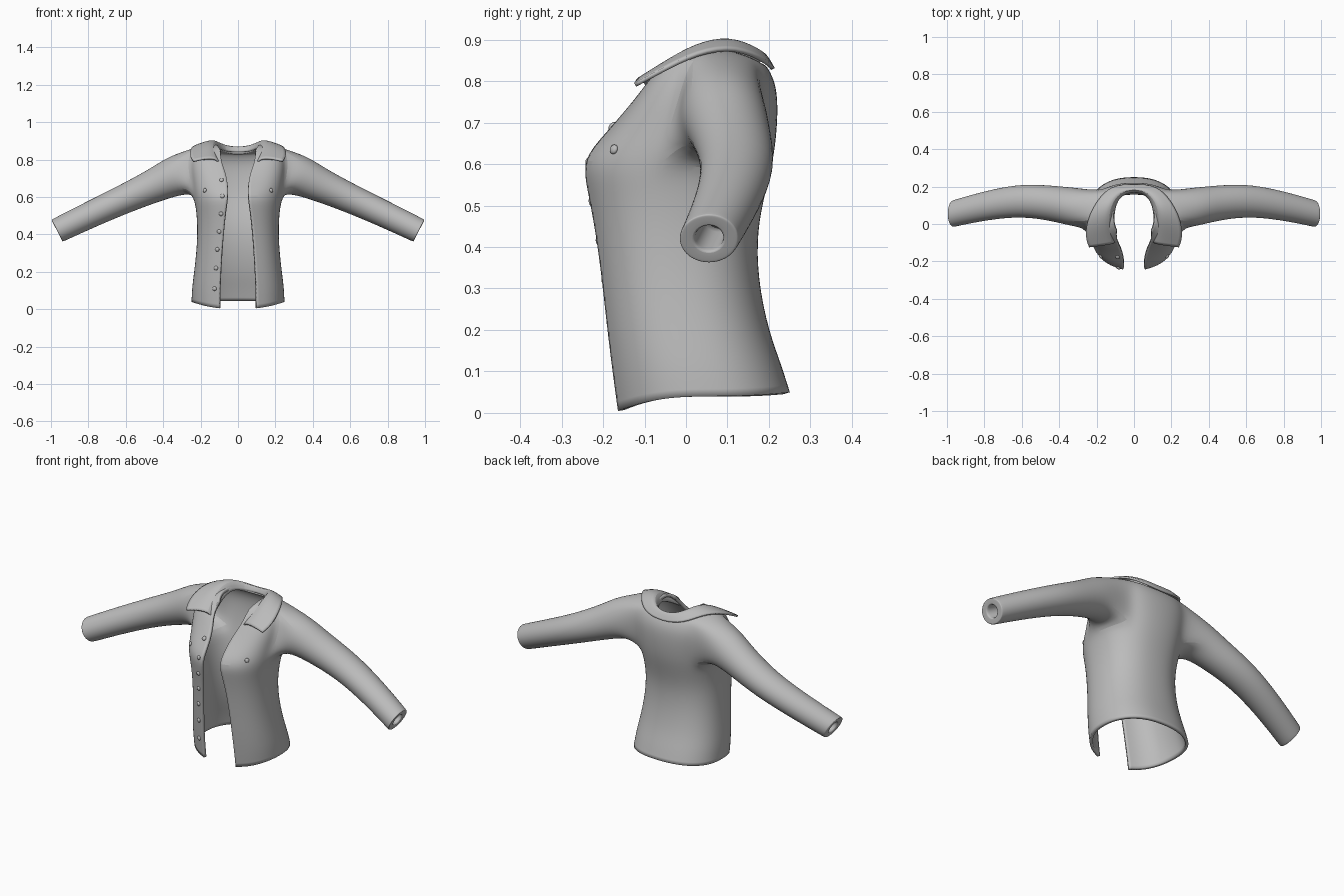
import bpy, bmesh, math
from mathutils import Vector
from mathutils.bvhtree import BVHTree

cube = bpy.data.objects.get("Cube")
if cube:
    bpy.data.objects.remove(cube, do_unlink=True)

cloth = bpy.data.materials.new("grey_cloth")
cloth.use_nodes = True
GREY = (0.5, 0.5, 0.5, 1)
cloth.diffuse_color = GREY
cloth.node_tree.nodes["Principled BSDF"].inputs["Base Color"].default_value = GREY


def make_object(name, bm):
    mesh = bpy.data.meshes.new(name)
    bm.to_mesh(mesh)
    bm.free()
    mesh.materials.append(cloth)
    obj = bpy.data.objects.new(name, mesh)
    bpy.context.collection.objects.link(obj)
    return obj


def finish_cloth(obj, thickness, levels):
    """Mirror the half, smooth it and give the cloth a thickness."""
    mirror = obj.modifiers.new("mirror", 'MIRROR')
    mirror.use_clip = True
    mirror.merge_threshold = 0.002
    sub = obj.modifiers.new("smooth", 'SUBSURF')
    sub.levels = sub.render_levels = levels
    sub.boundary_smooth = 'PRESERVE_CORNERS'
    solid = obj.modifiers.new("thickness", 'SOLIDIFY')
    solid.thickness = thickness
    solid.offset = -1
    shade(obj)


def shade(obj):
    bpy.ops.object.select_all(action='DESELECT')
    obj.select_set(True)
    bpy.context.view_layer.objects.active = obj
    bpy.ops.object.shade_smooth_by_angle(angle=math.radians(45))


def orient(bm, test):
    """Make normals consistent, with the test face pointing the given way."""
    bmesh.ops.recalc_face_normals(bm, faces=bm.faces)
    bm.normal_update()
    face, direction = test
    if face.normal.dot(Vector(direction)) < 0:
        bmesh.ops.reverse_faces(bm, faces=bm.faces)


# Body rings from hem to neck:
# half width, front y, back y, half opening, z at front, side and back
RINGS = [
    (.25, -.175, .252, .10, 0, .04, .05),
    (.248, -.187, .23, .10, .09, .11, .12),
    (.236, -.2, .2, .095, .2, .2, .2),
    (.222, -.212, .175, .088, .32, .32, .32),
    (.218, -.226, .172, .078, .44, .44, .44),
    (.225, -.243, .195, .065, .54, .53, .54),
    (.238, -.254, .215, .055, .61, .6, .62),
    (.25, -.2, .224, .055, .67, .69, .72),
    (.262, -.155, .22, .065, .72, .78, .79),
    (.24, -.12, .2, .08, .76, .868, .83),
    (.17, -.11, .19, .09, .77, .88, .84),
    (.11, -.095, .175, .095, .78, .88, .845),
]
COLS = 12
ROUND = 0.85


def ring_point(ring, t):
    w, front, back, gap, zf, zs, zb = ring
    start = math.asin((gap / w) ** (1 / ROUND))
    a = start + (math.pi - start) * t
    c, s = math.cos(a), max(math.sin(a), 0)
    x = w * s ** ROUND if t < 1 else 0
    y = (front + back) / 2 - (back - front) / 2 * math.copysign(abs(c) ** ROUND, c)
    z = zs + ((zf if c > 0 else zb) - zs) * c * c
    return Vector((x, y, z))


bm = bmesh.new()
grid = [[bm.verts.new(ring_point(r, j / COLS)) for j in range(COLS + 1)] for r in RINGS]

# Body panels, leaving the armhole open
LOW, HIGH, FRONT, BACK = 6, 9, 5, 9
for i in range(len(RINGS) - 1):
    for j in range(COLS):
        if not (LOW <= i < HIGH and FRONT <= j < BACK):
            bm.faces.new((grid[i][j], grid[i][j + 1], grid[i + 1][j + 1], grid[i + 1][j]))

# Armhole loop, walking along the bottom, up the back, over the top and down
loop = [grid[LOW][j] for j in range(FRONT, BACK)]
loop += [grid[i][BACK] for i in range(LOW, HIGH)]
loop += [grid[HIGH][j] for j in range(BACK, FRONT, -1)]
loop += [grid[i][FRONT] for i in range(HIGH, LOW, -1)]
n = len(loop)

# Sleeve sections: centre x, y, z, then half depth and half height
SLEEVE = [
    (.32, .09, .72, .108, .115),
    (.42, .108, .673, .098, .095),
    (.595, .13, .595, .09, .08),
    (.787, .1, .507, .081, .073),
    (.95, .06, .428, .074, .069),
    (.967, .055, .42, .0735, .068),
    (.968, .055, .42, .07, .064),
    (.968, .055, .42, .036, .036),
    (.964, .055, .422, .034, .034),
    (.84, .085, .48, .034, .034),
]
up = Vector((.45, 0, .89))
depth = Vector((0, 1, 0))
previous = loop
for x, y, z, ry, rz in SLEEVE:
    ring = []
    for k in range(n):
        a = math.tau * (k - 2) / n
        ring.append(bm.verts.new(Vector((x, y, z)) + depth * ry * math.sin(a) - up * rz * math.cos(a)))
    for k in range(n):
        bm.faces.new((previous[k], previous[(k + 1) % n], ring[(k + 1) % n], ring[k]))
    previous = ring
bm.faces.ensure_lookup_table()
orient(bm, (bm.faces[COLS - 1], (0, 1, 0)))
jacket = make_object("jacket_body_and_sleeves", bm)
finish_cloth(jacket, 0.016, 2)

# Folded collar from centre back to front tip: neck base, fold and outer edge
COLLAR = [
    ((0, .172, .84), (0, .187, .872), (0, .217, .825)),
    ((.07, .155, .845), (.075, .168, .886), (.125, .208, .845)),
    ((.102, .09, .865), (.12, .1, .915), (.2, .125, .888)),
    ((.106, .01, .835), (.13, .02, .895), (.25, .025, .874)),
    ((.1, -.05, .80), (.122, -.05, .85), (.262, -.07, .825)),
    ((.095, -.09, .775), (.11, -.108, .81), (.24, -.125, .795)),
]
bm = bmesh.new()
rows = []
for base, fold, edge in COLLAR:
    base, fold, edge = Vector(base), Vector(fold), Vector(edge)
    middle = fold.lerp(edge, 0.5) + Vector((0, 0, .008))
    rows.append([bm.verts.new(p) for p in (base, fold, middle, edge)])
for a, b in zip(rows, rows[1:]):
    for k in range(3):
        bm.faces.new((a[k], a[k + 1], b[k + 1], b[k]))
bm.faces.ensure_lookup_table()
orient(bm, (bm.faces[8], (0, 0, 1)))
finish_cloth(make_object("collar", bm), 0.01, 2)

# Buttons: a row down the right front edge and one on each chest
bpy.context.view_layer.update()
surface = BVHTree.FromObject(jacket, bpy.context.evaluated_depsgraph_get())
SPOTS = [(-.125, .11), (-.117, .22), (-.11, .32), (-.1, .415), (-.09, .51),
         (-.083, .605), (-.088, .69), (-.177, .635), (.177, .635)]
for number, (x, z) in enumerate(SPOTS, 1):
    hit, normal, _, _ = surface.ray_cast(Vector((x, -1, z)), Vector((0, 1, 0)))
    if hit is None:
        continue
    bm = bmesh.new()
    bmesh.ops.create_uvsphere(bm, u_segments=12, v_segments=8, radius=0.012)
    bmesh.ops.scale(bm, vec=(1, 1, 0.6), verts=bm.verts)
    button = make_object(f"button_{number}", bm)
    button.location = hit + normal * 0.002
    button.rotation_euler = normal.to_track_quat('Z', 'Y').to_euler()
    shade(button)
